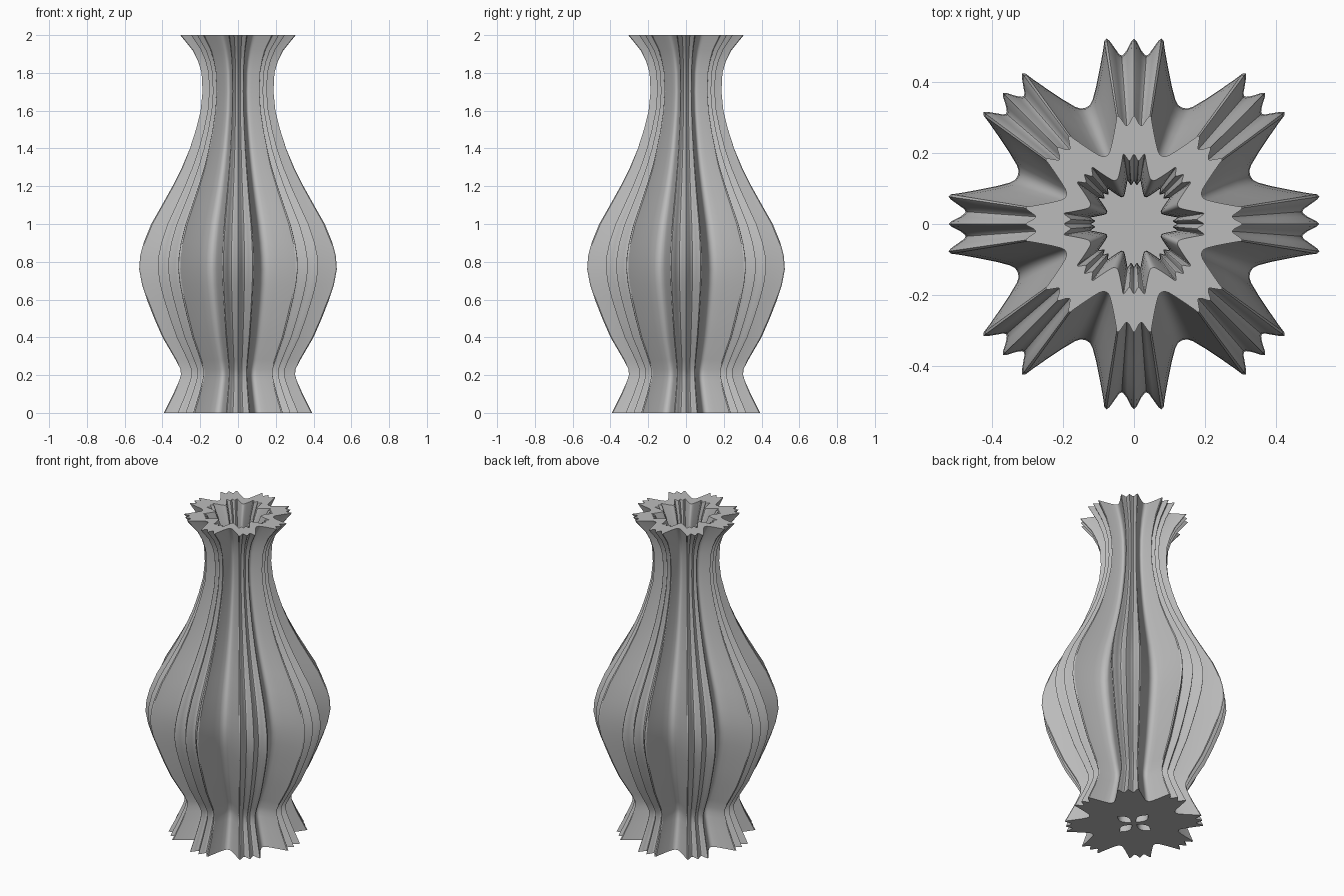
import bpy
import bmesh
from math import sin, cos, pi, radians

cube = bpy.data.objects.get("Cube")
if cube:
    bpy.data.objects.remove(cube, do_unlink=True)

# Half of one three-pronged lobe: (degrees, radius)
HALF_LOBE = [(0, .523), (.9, .514), (2.4, .49), (3.5, .479), (4.2, .476), (5, .48),
             (6.3, .5), (7.6, .521), (8.4, .529), (9.2, .523), (10, .5), (12, .457),
             (15.2, .405), (18.2, .371), (20.3, .358), (22.5, .355)]
# Silhouette: (height, radius)
PROFILE = [(0, .393), (.1, .343), (.17, .312), (.2, .303), (.23, .304), (.28, .33),
           (.4, .4), (.5, .444), (.6, .483), (.68, .509), (.76, .524), (.83, .519), (.9, .501),
           (1, .46), (1.1, .403), (1.2, .347), (1.3, .297), (1.4, .255), (1.5, .223),
           (1.6, .198), (1.7, .188), (1.8, .193), (1.86, .211), (1.92, .241), (2, .306)]
LOBES = 8
INNER_SCALE = .645
FLOOR = .1


def make_object(name, bm, material=None):
    bmesh.ops.recalc_face_normals(bm, faces=bm.faces)
    mesh = bpy.data.meshes.new(name)
    bm.to_mesh(mesh)
    bm.free()
    if material:
        mesh.materials.append(material)
    ob = bpy.data.objects.new(name, mesh)
    bpy.context.collection.objects.link(ob)
    return ob


# Material
grey = bpy.data.materials.new("plain grey")
grey.use_nodes = True
colour = (.5, .5, .5, 1)
grey.diffuse_color = colour
grey.node_tree.nodes["Principled BSDF"].inputs["Base Color"].default_value = colour

# Fluted outline, mirrored within each lobe and repeated around
lobe = [(-a, r) for a, r in HALF_LOBE[:0:-1]] + HALF_LOBE[:-1]
outline = []
for i in range(LOBES):
    for a, r in lobe:
        t = radians(a + i * 360 / LOBES)
        outline.append((r / .524 * cos(t), r / .524 * sin(t)))

# Vase: outer wall up, rim across, inner wall down to the floor
path = PROFILE + [(z, r * INNER_SCALE) for z, r in reversed(PROFILE) if z >= FLOOR]
bm = bmesh.new()
rings = [[bm.verts.new((x * r, y * r, z)) for x, y in outline] for z, r in path]
n = len(outline)
for low, high in zip(rings, rings[1:]):
    for i in range(n):
        j = (i + 1) % n
        bm.faces.new((low[i], low[j], high[j], high[i]))
bm.faces.new(rings[0][::-1])
bm.faces.new(rings[-1])
vase = make_object("fluted_vase", bm, grey)

# Four petal-shaped recesses under the base
bm = bmesh.new()
STEPS = 10
for k in range(4):
    t = k * pi / 2
    petal = []
    for side in (1, -1):
        for s in range(STEPS):
            u = s / STEPS if side > 0 else 1 - s / STEPS
            x, y = .02 + .105 * u, side * .03 * sin(pi * u)
            petal.append((x * cos(t) - y * sin(t), x * sin(t) + y * cos(t)))
    face = bm.faces.new([bm.verts.new((x, y, -.05)) for x, y in petal])
    top = bmesh.ops.extrude_face_region(bm, geom=[face])["geom"]
    bmesh.ops.translate(bm, vec=(0, 0, .11),
                        verts=[g for g in top if isinstance(g, bmesh.types.BMVert)])
cutter = make_object("petal_cutter", bm)
cutter.hide_render = True

cut = vase.modifiers.new("petals", 'BOOLEAN')
cut.operation = 'DIFFERENCE'
cut.solver = 'EXACT'
cut.object = cutter
bpy.ops.object.select_all(action='DESELECT')
vase.select_set(True)
bpy.context.view_layer.objects.active = vase
bpy.ops.object.modifier_apply(modifier=cut.name)
bpy.data.objects.remove(cutter, do_unlink=True)
bpy.ops.object.shade_smooth_by_angle(angle=radians(30))
